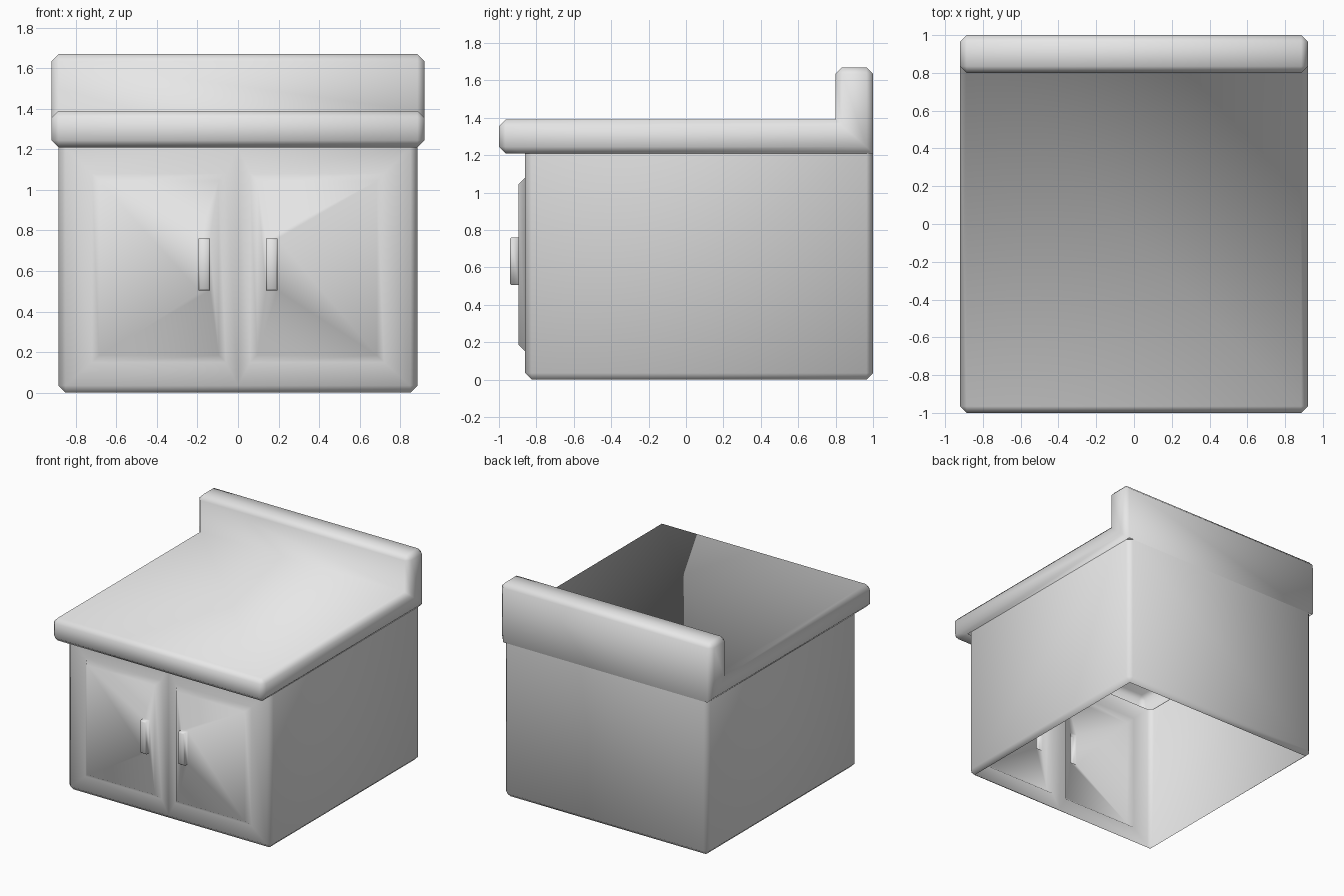
import bpy, bmesh

default = bpy.data.objects.get("Cube")
if default:
    bpy.data.objects.remove(default, do_unlink=True)

grey = bpy.data.materials.new("light_grey")
grey.use_nodes = True
colour = (0.8, 0.8, 0.8, 1)
grey.diffuse_color = colour
grey.node_tree.nodes["Principled BSDF"].inputs["Base Color"].default_value = colour

BEVEL = 0.035
HALF = 0.885            # half width of the body
FRONT, BACK = -0.86, 1.0
SHELF = 1.21            # height where the worktop meets the body


def extrude_profile(profile, half_width):
    """Solid from a (y, z) outline drawn out along x."""
    bm = bmesh.new()
    face = bm.faces.new([bm.verts.new((-half_width, y, z)) for y, z in profile])
    new = bmesh.ops.extrude_face_region(bm, geom=[face])["geom"]
    moved = [g for g in new if isinstance(g, bmesh.types.BMVert)]
    bmesh.ops.translate(bm, verts=moved, vec=(2 * half_width, 0, 0))
    bmesh.ops.recalc_face_normals(bm, faces=bm.faces[:])
    return bm


def bevel(bm, edges):
    bmesh.ops.bevel(bm, geom=edges, offset=BEVEL, offset_type='OFFSET',
                    segments=1, profile=0.5, affect='EDGES', clamp_overlap=True)
    bm.normal_update()


def finish(bm, name):
    bm.normal_update()
    for f in bm.faces:
        f.smooth = True
    mesh = bpy.data.meshes.new(name)
    bm.to_mesh(mesh)
    bm.free()
    mesh.materials.append(grey)
    obj = bpy.data.objects.new(name, mesh)
    bpy.context.collection.objects.link(obj)
    return obj


def ring(bm, face, x0, x1, z0, z1, y):
    """Inset a front quad, then fit the inner quad to a rectangle at depth y."""
    bmesh.ops.inset_individual(bm, faces=[face], thickness=0.002, depth=0)
    mid = face.calc_center_bounds()
    for v in face.verts:
        v.co = (x0 if v.co.x < mid.x else x1, y, z0 if v.co.z < mid.z else z1)


def near(value, target):
    return abs(value - target) < 0.001


# Cabinet body: hollow shell with chamfered corners and foot, open above and below
bm = extrude_profile([(FRONT, 0), (BACK, 0), (BACK, SHELF), (FRONT, SHELF)], HALF)
bevel(bm, [e for e in bm.edges if not all(near(v.co.z, SHELF) for v in e.verts)])
bmesh.ops.delete(bm, context='FACES', geom=[
    f for f in bm.faces if abs(f.normal.z) > 0.99])

# Divide the front into two halves, one per door
front = [f for f in bm.faces if f.normal.y < -0.99]
bmesh.ops.bisect_plane(bm, geom=front + list(front[0].edges) + list(front[0].verts),
                       plane_co=(0, 0, 0), plane_no=(1, 0, 0))
bm.normal_update()

# Raised doors with a slim pull handle on each inner side
for door in [f for f in bm.faces if f.normal.y < -0.99]:
    side = 1 if door.calc_center_bounds().x > 0 else -1
    for a, b, z0, z1, y in (
            (0.06, 0.72, 0.15, 1.08, FRONT),
            (0.095, 0.685, 0.185, 1.045, FRONT - BEVEL),
            (0.138, 0.194, 0.505, 0.76, FRONT - BEVEL),
            (0.138, 0.194, 0.505, 0.76, -0.933),
            (0.146, 0.186, 0.513, 0.752, -0.942)):
        x0, x1 = sorted((a * side, b * side))
        ring(bm, door, x0, x1, z0, z1, y)
finish(bm, "cabinet_body")

# Worktop with upstand at the back, hollow underneath
bm = extrude_profile([(-1, SHELF), (BACK, SHELF), (BACK, 1.67), (0.8, 1.67),
                      (0.8, 1.39), (-1, 1.39)], HALF + BEVEL)


def stays_sharp(edge):
    a, b = (v.co for v in edge.verts)
    if near(a.x, b.x):
        return False
    inner = near(a.y, 0.8) and near(a.z, 1.39)
    lower_back = near(a.y, BACK) and near(a.z, SHELF)
    return inner or lower_back


bevel(bm, [e for e in bm.edges if not stays_sharp(e)])

# Keep only the overhang strip of the underside
under = [f for f in bm.faces if f.normal.z < -0.99]
parts = set(under)
for f in under:
    parts.update(f.edges)
    parts.update(f.verts)
bmesh.ops.bisect_plane(bm, geom=list(parts), plane_co=(0, FRONT, 0), plane_no=(0, 1, 0))
bm.normal_update()
bmesh.ops.delete(bm, context='FACES', geom=[
    f for f in bm.faces
    if f.normal.z < -0.99 and f.calc_center_bounds().y > FRONT])
finish(bm, "worktop")
